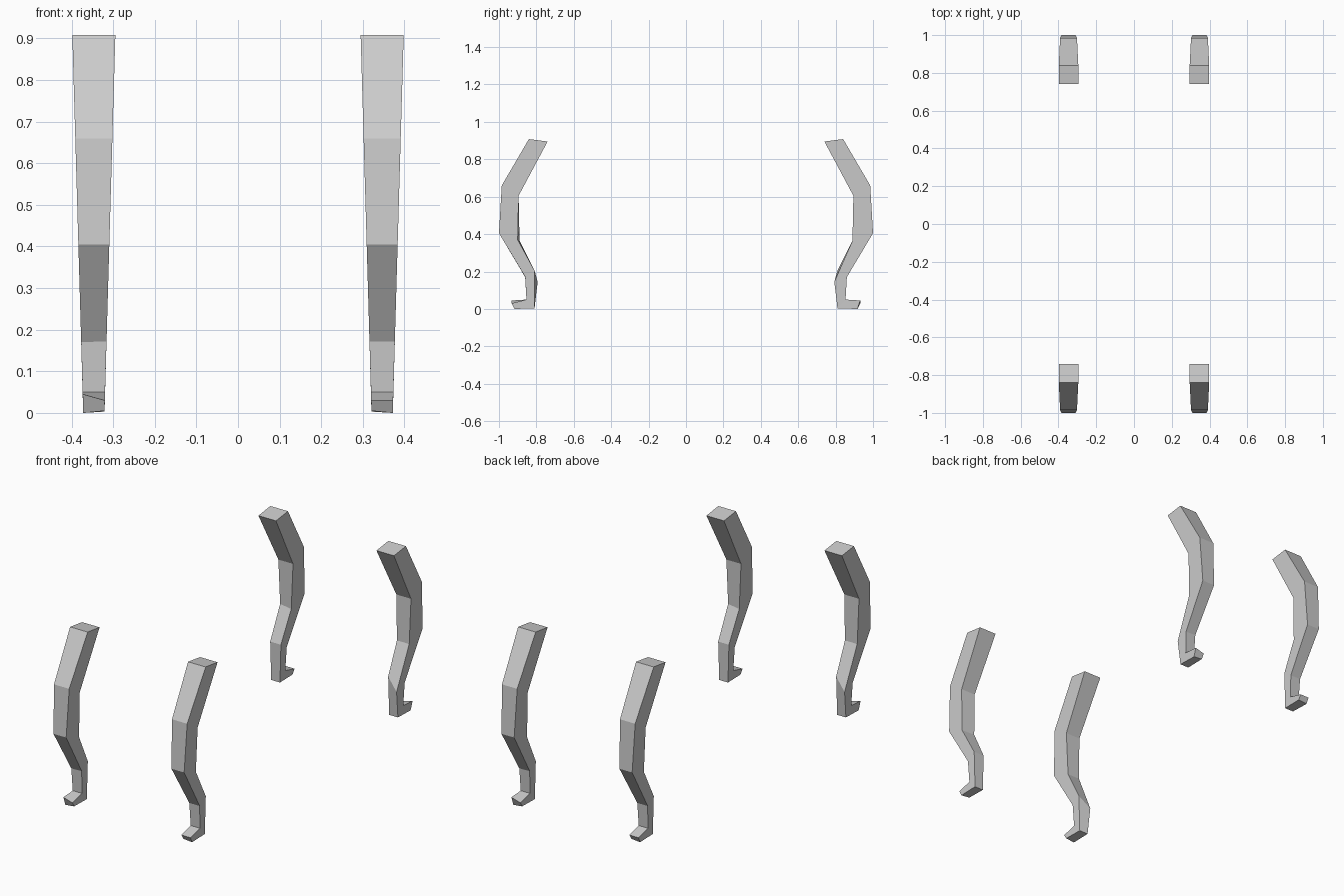
import bpy, bmesh, math

if "Cube" in bpy.data.objects:
    bpy.data.objects.remove(bpy.data.objects["Cube"])

# Side profile of a leg, top to toe: (front y, front z, back y, back z)
PROFILE = [
    (-0.84, 0.908, -0.74, 0.895),    # top
    (-0.985, 0.66, -0.895, 0.605),   # shoulder bend
    (-1.0, 0.405, -0.89, 0.365),     # knee bend
    (-0.86, 0.172, -0.81, 0.205),    # ankle bend
    (-0.853, 0.05, -0.81, 0.008),    # instep and heel
    (-0.932, 0.03, -0.917, 0.005),   # toe
]


def x_outer(z):
    return 0.372 + 0.026 * z / 0.9


def x_inner(z):
    return 0.321 - 0.026 * z / 0.9


def make_leg(name, side, turned, tweaks):
    """Loft a four-sided leg; tweaks replace the profile on the outer face."""
    bm = bmesh.new()
    rings = []
    for i, inner in enumerate(PROFILE):
        outer = tweaks.get(i, inner)
        pts = [(x_outer(outer[1]), outer[0], outer[1]),
               (x_inner(inner[1]), inner[0], inner[1]),
               (x_inner(inner[3]), inner[2], inner[3]),
               (x_outer(outer[3]), outer[2], outer[3])]
        rings.append([bm.verts.new((side * x, y, z)) for x, y, z in pts])
    for a, b in zip(rings, rings[1:]):
        for k in range(4):
            n = (k + 1) % 4
            bm.faces.new((a[k], a[n], b[n], b[k]))
    bm.faces.new(rings[0])
    bm.faces.new(rings[-1])
    # Flat base corner under the heel
    rings[4][2].co.z = rings[4][3].co.z = 0.003
    rings[5][3].co.z = 0.0
    if turned:
        for v in bm.verts:
            v.co.x, v.co.y = -v.co.x, -v.co.y
    bmesh.ops.recalc_face_normals(bm, faces=bm.faces)
    mesh = bpy.data.meshes.new(name)
    bm.to_mesh(mesh)
    bm.free()
    bpy.context.collection.objects.link(bpy.data.objects.new(name, mesh))


# The two leg variants; each repeats half a turn around z
TWISTED = {3: (-0.86, 0.17, -0.793, 0.145), 5: (-0.932, 0.045, -0.917, 0.0)}
PLAIN = {2: (-1.0, 0.405, -0.9, 0.37)}
make_leg("front_left_leg", -1, False, TWISTED)
make_leg("front_right_leg", 1, False, PLAIN)
make_leg("back_right_leg", -1, True, TWISTED)
make_leg("back_left_leg", 1, True, PLAIN)
